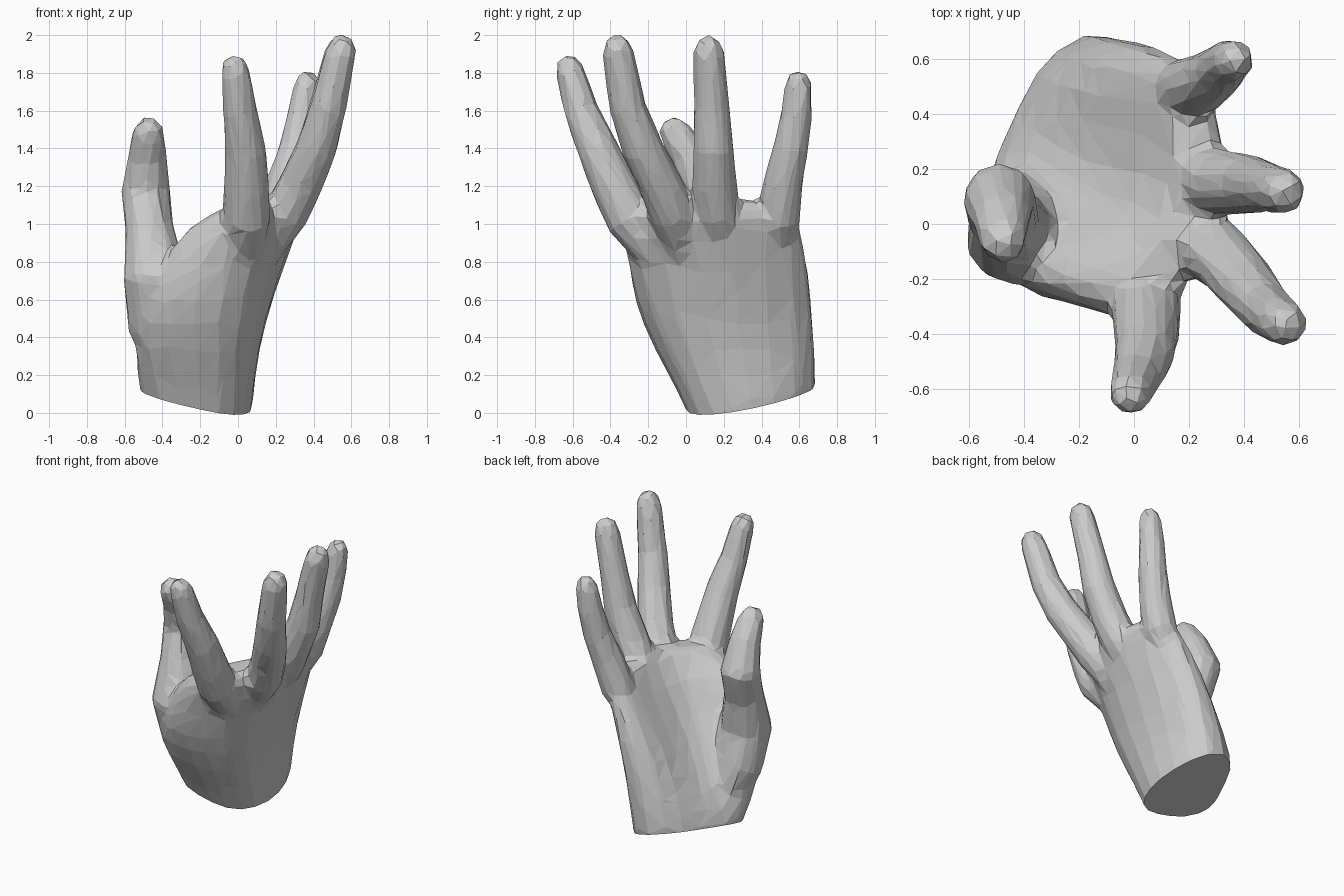
import bpy, bmesh, math
from mathutils import Vector

if "Cube" in bpy.data.objects:
    bpy.data.objects.remove(bpy.data.objects["Cube"])


def loft(name, rings):
    """Skin closed rings of equal point count and cap both ends."""
    bm = bmesh.new()
    loops = [[bm.verts.new(p) for p in r] for r in rings]
    n = len(loops[0])
    for a, b in zip(loops, loops[1:]):
        for i in range(n):
            bm.faces.new((a[i], a[(i + 1) % n], b[(i + 1) % n], b[i]))
    bm.faces.new(loops[0])
    bm.faces.new(loops[-1])
    bmesh.ops.recalc_face_normals(bm, faces=bm.faces)
    me = bpy.data.meshes.new(name)
    bm.to_mesh(me)
    bm.free()
    ob = bpy.data.objects.new(name, me)
    bpy.context.collection.objects.link(ob)
    return ob


def digit(name, path, sides=10):
    """Tapered finger along (x, y, z, radius) points, rounded at the last one."""
    pts = [Vector(p[:3]) for p in path]
    rad = [p[3] * 1.03 + 0.004 for p in path]
    end, r = pts[-1], rad[-1]
    d = (end - pts[-2]).normalized()
    pts += [end + d * r * 0.7, end + d * r * 1.08]
    rad += [r * 0.8, r * 0.4]
    rings = []
    for i, c in enumerate(pts):
        t = (pts[min(i + 1, len(pts) - 1)] - pts[max(i - 1, 0)]).normalized()
        u = (Vector((1, 0, 0)) - t * t.x).normalized()
        v = t.cross(u)
        rings.append([c + rad[i] * (u * math.cos(a) + v * math.sin(a))
                      for a in (2 * math.pi * (k + 0.5) / sides for k in range(sides))])
    return loft(name, rings)


def apply(ob, kind, **settings):
    """Add a modifier with the given settings and apply it."""
    bpy.context.view_layer.objects.active = ob
    mod = ob.modifiers.new(kind, kind)
    for key, value in settings.items():
        setattr(mod, key, value)
    bpy.ops.object.modifier_apply(modifier=mod.name)


# Palm cross-sections: back, little-finger edge, cupped palm, thumb web, index edge
sections = [
    (0.00, [(.06, .46), (-.07, .72), (-.30, .65), (-.42, .43), (-.49, .28),
            (-.53, .13), (-.42, .02), (-.17, .02), (-.02, .07), (.07, .26)]),
    (0.35, [(.09, .44), (-.01, .72), (-.26, .64), (-.34, .40), (-.36, .25),
            (-.60, .08), (-.54, -.13), (-.22, -.18), (.02, -.13), (.11, .12)]),
    (0.60, [(.16, .44), (.04, .71), (-.19, .61), (-.17, .35), (-.20, .11),
            (-.47, .05), (-.52, -.24), (-.22, -.28), (.05, -.24), (.19, .10)]),
    (0.82, [(.23, .44), (.11, .68), (-.06, .59), (-.02, .33), (-.05, .05),
            (-.30, -.06), (-.42, -.22), (-.20, -.30), (.08, -.30), (.27, .08)]),
    (0.96, [(.28, .43), (.15, .64), (.04, .56), (.06, .33), (.03, .02),
            (-.27, -.12), (-.34, -.19), (-.12, -.33), (.10, -.36), (.33, .06)]),
    (1.14, [(.34, .40), (.23, .60), (.16, .54), (.19, .33), (.17, .00),
            (.07, -.16), (.02, -.27), (.02, -.38), (.14, -.35), (.40, .06)]),
]


def slant(x, y):
    return -.24 * x + .20 * y - .03


wrist = sections[0][1]
rings = [[(x, y, slant(x, y) - .12) for x, y in wrist],
         [(x, y, slant(x, y)) for x, y in wrist]]
rings += [[(x, y, z) for x, y in pts] for z, pts in sections[1:]]
hand = loft("hand", rings)

# Round the palm and regain the volume lost by rounding
apply(hand, 'SUBSURF', levels=1)
normals = [v.normal.copy() for v in hand.data.vertices]
for v, n in zip(hand.data.vertices, normals):
    v.co += n * 0.013

# Fingers and thumb
digits = {
    "thumb": [(-.36, .16, .20, .08), (-.42, .02, .46, .16), (-.44, -.05, .72, .165),
              (-.47, .02, .98, .124), (-.49, .09, 1.18, .128), (-.48, .02, 1.36, .10),
              (-.475, -.05, 1.47, .085)],
    "index_finger": [(.03, -.10, .75, .08), (.045, -.30, 1.03, .125), (.045, -.38, 1.20, .118),
                     (.04, -.47, 1.40, .105), (.01, -.555, 1.60, .088), (-.015, -.615, 1.81, .074)],
    "middle_finger": [(.13, .00, .80, .06), (.25, -.07, 1.05, .118), (.33, -.13, 1.20, .112),
                      (.415, -.23, 1.40, .105), (.48, -.31, 1.62, .093), (.545, -.36, 1.91, .08)],
    "ring_finger": [(.13, .18, .80, .06), (.25, .17, 1.05, .118), (.325, .15, 1.20, .113),
                    (.415, .145, 1.40, .105), (.475, .135, 1.65, .088), (.54, .12, 1.905, .08)],
    "little_finger": [(.08, .48, .78, .04), (.19, .49, 1.02, .108), (.25, .51, 1.20, .103),
                      (.31, .555, 1.40, .09), (.345, .588, 1.60, .079), (.365, .595, 1.73, .07)],
}

# Weld every digit into the palm
for name, path in digits.items():
    part = digit(name, path)
    apply(hand, 'BOOLEAN', operation='UNION', solver='EXACT', object=part)
    bpy.data.objects.remove(part)

# Blend the joints, then reduce to low-poly facets
apply(hand, 'REMESH', mode='VOXEL', voxel_size=0.02, use_smooth_shade=False)
apply(hand, 'SMOOTH', factor=0.5, iterations=14)
apply(hand, 'DECIMATE', ratio=1500 / (2 * len(hand.data.polygons)))

# Slice the wrist off flat along its slant and close it
bm = bmesh.new()
bm.from_mesh(hand.data)
bmesh.ops.bisect_plane(bm, geom=bm.verts[:] + bm.edges[:] + bm.faces[:],
                       plane_co=(0, 0, -.03), plane_no=(.24, -.20, 1), clear_inner=True)
rim = [e for e in bm.edges if e.is_boundary]
bmesh.ops.holes_fill(bm, edges=rim, sides=0)
bmesh.ops.recalc_face_normals(bm, faces=bm.faces)
bm.to_mesh(hand.data)
bm.free()
hand.data.shade_flat()
